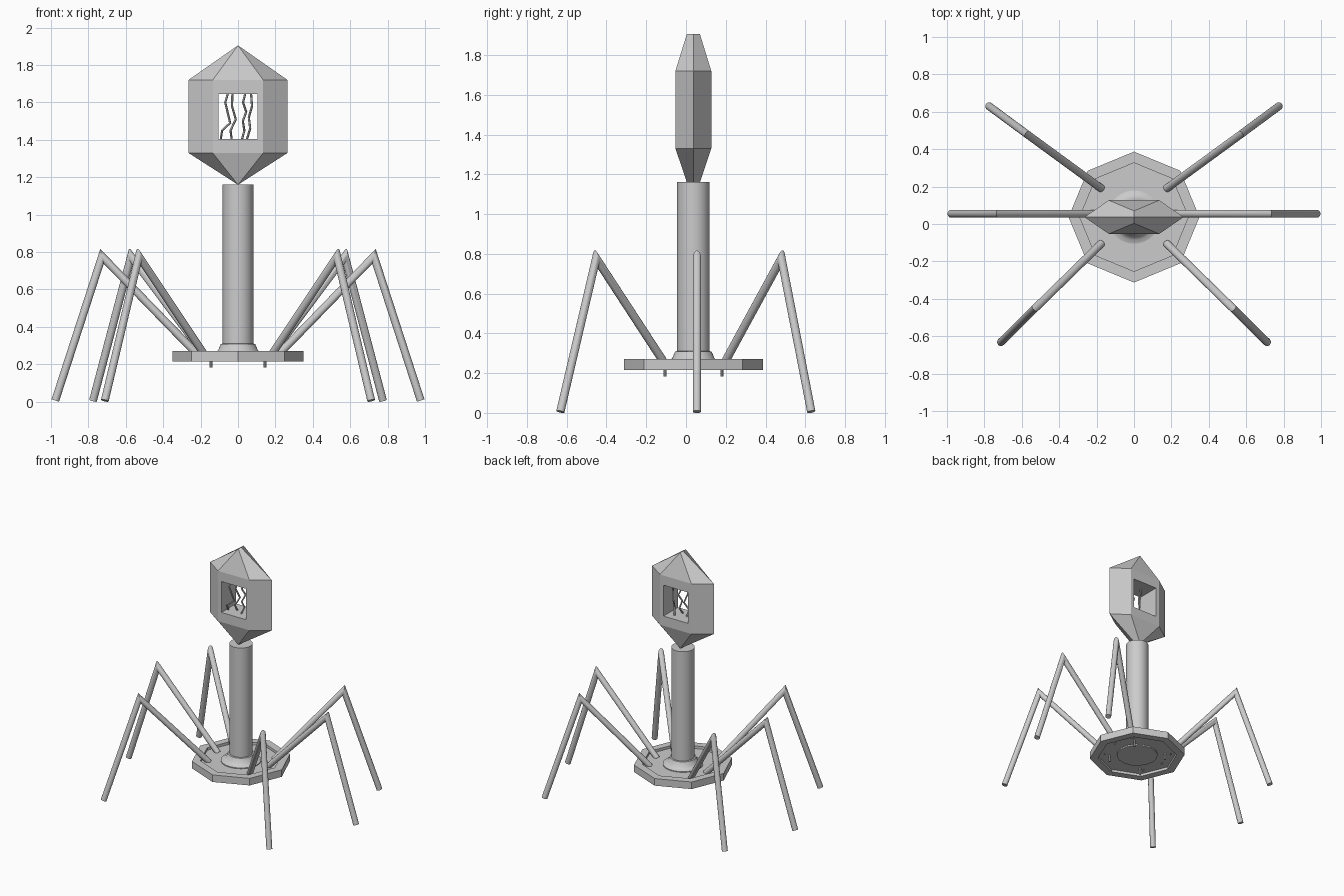
import bpy, bmesh, math
from mathutils import Vector

if "Cube" in bpy.data.objects:
    bpy.data.objects.remove(bpy.data.objects["Cube"])

CY = 0.037  # the body axis sits slightly behind the centre
grey = bpy.data.materials.new("grey")
grey.diffuse_color = (0.6, 0.6, 0.6, 1)
grey.use_nodes = True
grey.node_tree.nodes["Principled BSDF"].inputs["Base Color"].default_value = grey.diffuse_color


def finish(name, bm, smooth=False):
    bmesh.ops.recalc_face_normals(bm, faces=bm.faces)
    mesh = bpy.data.meshes.new(name)
    bm.to_mesh(mesh)
    bm.free()
    mesh.materials.append(grey)
    obj = bpy.data.objects.new(name, mesh)
    bpy.context.collection.objects.link(obj)
    if smooth:
        bpy.ops.object.select_all(action='DESELECT')
        obj.select_set(True)
        bpy.context.view_layer.objects.active = obj
        bpy.ops.object.shade_smooth_by_angle(angle=math.radians(35))
    return obj


def lathe(name, profile, sides, centre=(0, CY), smooth=False):
    """Revolve (radius, z) points; both ends are capped."""
    bm = bmesh.new()
    rings = []
    for r, z in profile:
        rings.append([bm.verts.new((centre[0] + r * math.cos(2 * math.pi * i / sides),
                                    centre[1] + r * math.sin(2 * math.pi * i / sides), z))
                      for i in range(sides)])
    join_rings(bm, rings)
    return finish(name, bm, smooth)


def join_rings(bm, rings):
    n = len(rings[0])
    for a, b in zip(rings, rings[1:]):
        for i in range(n):
            j = (i + 1) % n
            bm.faces.new((a[i], a[j], b[j], b[i]))
    bm.faces.new(rings[0])
    bm.faces.new(rings[-1])


def rod(name, points, radius, sides, smooth=True):
    """Round rod along a bent path with mitred corners."""
    pts = [Vector(p) for p in points]
    bm = bmesh.new()
    d0 = (pts[1] - pts[0]).normalized()
    u = d0.orthogonal().normalized()
    v = d0.cross(u)
    ring = [pts[0] + radius * (math.cos(t) * u + math.sin(t) * v)
            for t in (2 * math.pi * i / sides for i in range(sides))]
    rings = [ring]
    for k in range(1, len(pts)):
        d = (pts[k] - pts[k - 1]).normalized()
        n = d
        if k < len(pts) - 1:
            n = (d + (pts[k + 1] - pts[k]).normalized()).normalized()
        ring = [p + d * ((pts[k] - p).dot(n) / d.dot(n)) for p in ring]
        rings.append(ring)
    join_rings(bm, [[bm.verts.new(p) for p in r] for r in rings])
    return finish(name, bm, smooth)


# Head: flattened hexagonal prism closing to a short ridge above and below
bm = bmesh.new()
W, M, D, R = 0.265, 0.135, 0.09, 0.033
Z0, Z1 = 1.33, 1.72
plan = [(-W, 0), (-M, -D), (M, -D), (W, 0), (M, D), (-M, D)]
low = [bm.verts.new((x, CY + y, Z0)) for x, y in plan]
high = [bm.verts.new((x, CY + y, Z1)) for x, y in plan]
for z, ring in ((1.16, low), (1.905, high)):
    front, mid, back = [bm.verts.new((0, CY + y, z)) for y in (-R, 0, R)]
    bm.faces.new((ring[1], ring[2], front))
    bm.faces.new((ring[4], ring[5], back))
    for side, f, b in ((0, 1, 5), (3, 2, 4)):
        bm.faces.new((ring[side], ring[f], front, mid))
        bm.faces.new((ring[side], mid, back, ring[b]))
for i in (0, 2, 3, 5):
    j = (i + 1) % 6
    bm.faces.new((low[i], low[j], high[j], high[i]))
# Window: square tunnel through the front and back walls
holes = []
for y, a, b in ((-D, 1, 2), (D, 5, 4)):
    outer = (low[a], low[b], high[b], high[a])
    hole = [bm.verts.new((x, CY + y, z)) for x, z in
            ((-0.105, 1.405), (0.105, 1.405), (0.105, 1.645), (-0.105, 1.645))]
    for i in range(4):
        j = (i + 1) % 4
        bm.faces.new((outer[i], outer[j], hole[j], hole[i]))
    holes.append(hole)
for i in range(4):
    j = (i + 1) % 4
    bm.faces.new((holes[0][i], holes[0][j], holes[1][j], holes[1][i]))
finish("head", bm)

# Strands hanging inside the window
strands = [
    (0.0, [(-0.055, 1.645), (-0.068, 1.60), (-0.042, 1.49), (-0.085, 1.45), (-0.092, 1.405)]),
    (0.03, [(-0.03, 1.645), (-0.032, 1.58), (-0.012, 1.51), (-0.04, 1.45), (-0.034, 1.405)]),
    (0.02, [(0.038, 1.645), (0.027, 1.60), (0.044, 1.55), (0.026, 1.50), (0.034, 1.45), (0.022, 1.405)]),
    (0.06, [(0.07, 1.645), (0.075, 1.58), (0.058, 1.52), (0.065, 1.46), (0.048, 1.405)]),
]
for y, path in strands:
    rod("strand", [(x, y + 0.012 * (-1) ** i, z) for i, (x, z) in enumerate(path)], 0.006, 6)

# Tail tube and its flared collar
lathe("tail_tube", [(0.082, 0.25), (0.082, 1.16)], 40, smooth=True)
lathe("collar", [(0.142, 0.245), (0.142, 0.256), (0.122, 0.262), (0.106, 0.275),
                 (0.092, 0.308), (0.08, 0.311)], 40, smooth=True)

# Base plate: octagon recessed on both sides, with a small disc below
lathe("base_plate", [(0.1, 0.235), (0.29, 0.235), (0.29, 0.215), (0.35, 0.215),
                     (0.35, 0.27), (0.29, 0.27), (0.29, 0.25), (0.1, 0.25)], 8)
lathe("base_disc", [(0.15, 0.225), (0.15, 0.24)], 16)

# Pegs under the plate
for sx in (-1, 1):
    for sy in (-1, 1):
        lathe("peg", [(0.008, 0.183), (0.008, 0.24)], 10,
              (sx * 0.145, CY + sy * 0.143), True)

# Legs: hip, knee, foot, mirrored left and right
legs = {
    "front_leg": [(0.175, -0.105, 0.245), (0.53, -0.452, 0.777), (0.712, -0.632, 0.006)],
    "middle_leg": [(0.21, 0.055, 0.245), (0.727, 0.055, 0.777), (0.977, 0.055, 0.006)],
    "back_leg": [(0.175, 0.19, 0.245), (0.572, 0.48, 0.777), (0.775, 0.63, 0.006)],
}
for name, path in legs.items():
    for s in (-1, 1):
        rod(name, [(s * x, y, z) for x, y, z in path], 0.021, 20)
